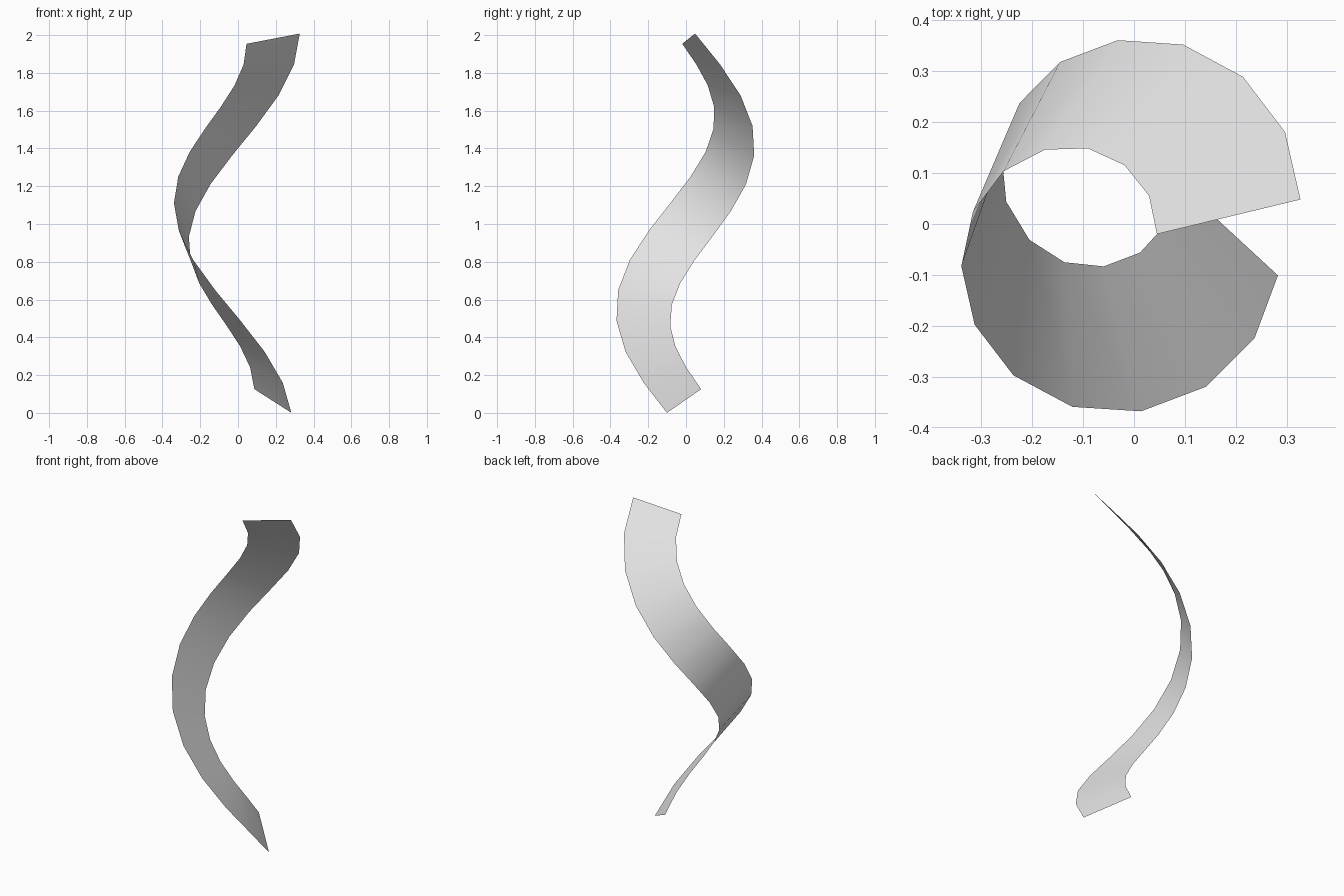
import bpy
import bmesh
from math import sin, cos, radians
from mathutils import Vector

cube = bpy.data.objects.get("Cube")
if cube:
    bpy.data.objects.remove(cube, do_unlink=True)

# Ribbon proportions
SEGMENTS = 14
RADIUS = 0.243
WIDTH = 0.295
RISE = 0.137
centre = Vector((-0.057, 0.015, 0.063))
slope_cos, slope_sin = 0.618, 0.786


def ribbon_edges(i):
    """Both edge points of the ribbon at one step along its helix."""
    turn = radians(-6 - 25.3 * i)
    twist = radians(43.5 - 17.2 * i)
    outward = Vector((cos(turn), sin(turn), 0))
    forward = Vector((sin(turn), -cos(turn), 0))
    binormal = Vector((0, 0, slope_cos)) - forward * slope_sin
    middle = centre + outward * RADIUS + Vector((0, 0, RISE * i))
    half = (binormal * sin(twist) - outward * cos(twist)) * WIDTH / 2
    return middle - half, middle + half


# Plain grey material
grey = bpy.data.materials.new("light_grey")
grey.use_nodes = True
colour = (0.8, 0.8, 0.8, 1)
grey.diffuse_color = colour
grey.node_tree.nodes["Principled BSDF"].inputs["Base Color"].default_value = colour

# Twisted strip following the helix
bm = bmesh.new()
rows = [[bm.verts.new(p) for p in ribbon_edges(i)] for i in range(SEGMENTS + 1)]
for low, high in zip(rows, rows[1:]):
    face = bm.faces.new((low[0], low[1], high[1], high[0]))
    face.smooth = True

mesh = bpy.data.meshes.new("twisted_ribbon")
bm.to_mesh(mesh)
bm.free()
mesh.materials.append(grey)
ribbon = bpy.data.objects.new("twisted_ribbon", mesh)
bpy.context.collection.objects.link(ribbon)
